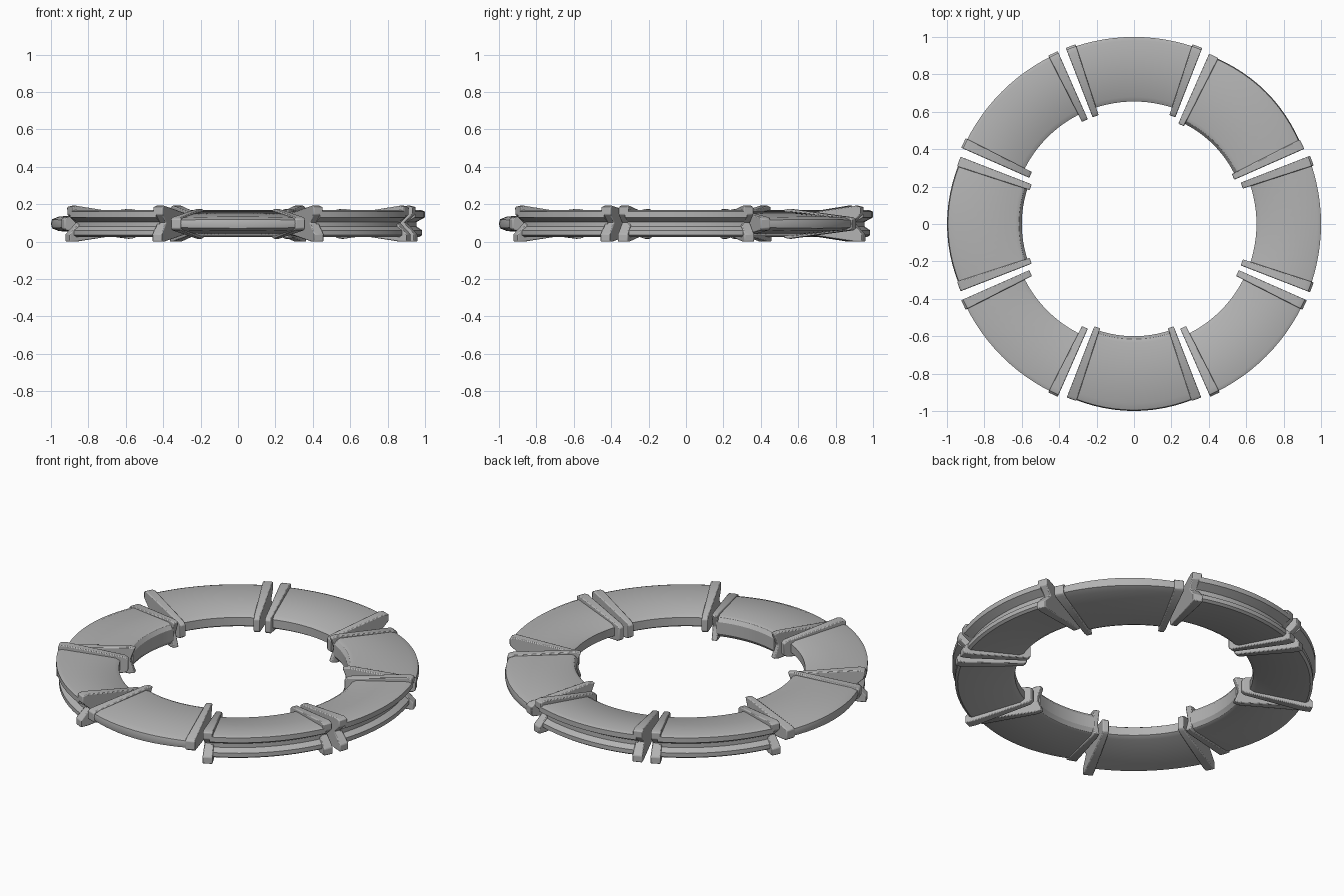
import bpy, bmesh
from math import radians, cos, sin, pi

cube = bpy.data.objects.get("Cube")
if cube:
    bpy.data.objects.remove(cube)

grey = bpy.data.materials.new("stone grey")
grey.use_nodes = True
COLOUR = (0.45, 0.45, 0.45, 1)
grey.diffuse_color = COLOUR
grey.node_tree.nodes["Principled BSDF"].inputs["Base Color"].default_value = COLOUR

MID = 0.095  # height of the ring's centre plane

# Cross-sections as (radius, height)
GROOVED_PANEL = [(0.655, 0.07), (0.655, 0.12), (0.68, 0.135), (0.98, 0.168), (1.0, 0.16),
                 (1.0, 0.13), (0.955, 0.105), (0.955, 0.08), (0.985, 0.06), (0.985, 0.035),
                 (0.97, 0.025), (0.68, 0.055)]
GROOVED_RIB = [(0.612, 0.06), (0.612, 0.13), (0.63, 0.143), (0.97, 0.192), (1.0, 0.185),
               (1.0, 0.145), (0.95, 0.1), (1.01, 0.04), (1.01, 0.0), (0.965, 0.0), (0.63, 0.047)]
NOSED_PANEL = [(0.6, 0.06), (0.6, 0.13), (0.615, 0.152), (0.635, 0.16), (0.95, 0.128),
               (0.985, 0.115), (0.99, 0.095), (0.985, 0.075), (0.95, 0.062), (0.635, 0.03),
               (0.615, 0.038)]
NOSED_RIB = [(0.585, 0.02), (0.6, 0.06), (0.612, MID), (0.6, 0.13), (0.585, 0.17),
             (0.62, 0.175), (0.98, 0.13), (0.995, 0.12), (0.995, 0.07), (0.98, 0.06),
             (0.62, 0.015)]


def sweep(name, profile, centre, start, end, steps, bulge=0, bevel=0):
    """Sweep a cross-section along an arc, in degrees either side of a centre angle."""
    bm = bmesh.new()
    rings = []
    for i in range(steps + 1):
        t = i / steps
        a = radians(centre + start + (end - start) * t)
        swell = bulge * sin(pi * t)
        ring = []
        for r, z in profile:
            outer = max(0, (r - 0.65) / 0.35)
            radius = r + swell * outer * 0.5
            height = MID + (z - MID) * (1 + swell * outer * 10)
            ring.append(bm.verts.new((radius * cos(a), radius * sin(a), height)))
        rings.append(ring)
    n = len(profile)
    for a, b in zip(rings, rings[1:]):
        for j in range(n):
            bm.faces.new((a[j], b[j], b[(j + 1) % n], a[(j + 1) % n]))
    bm.faces.new(rings[0])
    bm.faces.new(rings[-1][::-1])
    bmesh.ops.recalc_face_normals(bm, faces=bm.faces)
    mesh = bpy.data.meshes.new(name)
    bm.to_mesh(mesh)
    bm.free()
    mesh.materials.append(grey)
    obj = bpy.data.objects.new(name, mesh)
    bpy.context.collection.objects.link(obj)
    if bevel:
        mod = obj.modifiers.new("soft edges", 'BEVEL')
        mod.width = bevel
        mod.segments = 2
    bpy.ops.object.select_all(action='DESELECT')
    obj.select_set(True)
    bpy.context.view_layer.objects.active = obj
    bpy.ops.object.shade_smooth_by_angle(angle=radians(30))


# Eight ring segments: some with a grooved outer wall, some tapering to a nose
NOSED = (1, 4, 6)
for k in range(8):
    nosed = k in NOSED
    panel, rib = (NOSED_PANEL, NOSED_RIB) if nosed else (GROOVED_PANEL, GROOVED_RIB)
    angle = 45 * k
    sweep(f"panel_{k + 1}", panel, angle, -19, 19, 12, 0.02 if nosed else 0)
    for side, word in ((-1, "start"), (1, "end")):
        sweep(f"rib_{word}_{k + 1}", rib, angle, side * 18, side * 21.2, 1, bevel=0.005)
